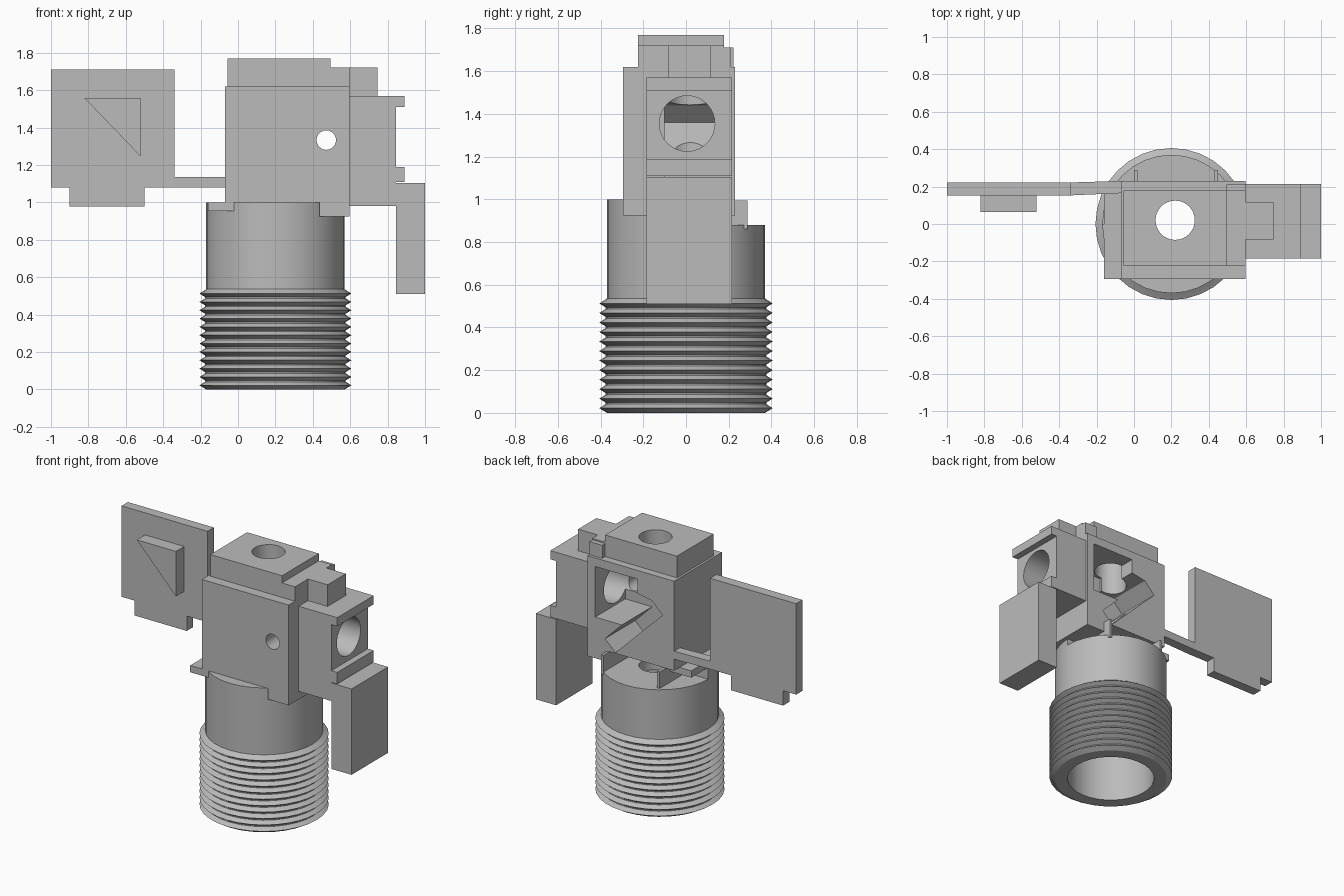
import bpy, bmesh, math
from mathutils import Vector, Matrix

if "Cube" in bpy.data.objects:
    bpy.data.objects.remove(bpy.data.objects["Cube"])

grey = bpy.data.materials.new("mid_grey")
grey.diffuse_color = (0.5, 0.5, 0.5, 1)
grey.use_nodes = True
grey.node_tree.nodes["Principled BSDF"].inputs["Base Color"].default_value = grey.diffuse_color
CX, SEG = 0.2, 32          # axis of the threaded tube


def finish(bm, name):
    bmesh.ops.recalc_face_normals(bm, faces=bm.faces)
    me = bpy.data.meshes.new(name)
    bm.to_mesh(me)
    bm.free()
    ob = bpy.data.objects.new(name, me)
    bpy.context.collection.objects.link(ob)
    me.materials.append(grey)
    return ob


def box(name, x0, x1, y0, y1, z0, z1):
    bm = bmesh.new()
    bmesh.ops.create_cube(bm, size=1)
    for v in bm.verts:
        v.co = Vector((x0 + (v.co.x + .5) * (x1 - x0),
                       y0 + (v.co.y + .5) * (y1 - y0),
                       z0 + (v.co.z + .5) * (z1 - z0)))
    return finish(bm, name)


def prism(name, pts, a, b, axis="y"):
    """Extrude an outline: (x, z) points along y, or (x, y) points along z."""
    bm = bmesh.new()
    place = (lambda p, t: (p[0], t, p[1])) if axis == "y" else (lambda p, t: (p[0], p[1], t))
    lo = [bm.verts.new(place(p, a)) for p in pts]
    hi = [bm.verts.new(place(p, b)) for p in pts]
    bm.faces.new(lo)
    bm.faces.new(hi[::-1])
    for i in range(len(pts)):
        j = (i + 1) % len(pts)
        bm.faces.new((lo[i], lo[j], hi[j], hi[i]))
    return finish(bm, name)


def rod(name, r, start, end, segs=SEG):
    a, b = Vector(start), Vector(end)
    rot = (b - a).to_track_quat('Z', 'Y').to_matrix().to_4x4()
    bm = bmesh.new()
    bmesh.ops.create_cone(bm, cap_ends=True, segments=segs, radius1=r, radius2=r,
                          depth=(b - a).length, matrix=Matrix.Translation((a + b) / 2) @ rot)
    return finish(bm, name)


def lathe(name, prof):
    bm = bmesh.new()
    vs = [bm.verts.new((r, 0, z)) for r, z in prof]
    es = [bm.edges.new((vs[i], vs[i + 1])) for i in range(len(vs) - 1)]
    bmesh.ops.spin(bm, geom=vs + es, cent=(0, 0, 0), axis=(0, 0, 1),
                   angle=2 * math.pi, steps=SEG)
    bmesh.ops.remove_doubles(bm, verts=bm.verts, dist=1e-5)
    bmesh.ops.translate(bm, verts=bm.verts, vec=(CX, 0, 0))
    return finish(bm, name)


def cut(ob, *cutters):
    bpy.context.view_layer.objects.active = ob
    for c in cutters:
        m = ob.modifiers.new("cut", 'BOOLEAN')
        m.operation, m.solver, m.object = 'DIFFERENCE', 'EXACT', c
        bpy.ops.object.modifier_apply(modifier=m.name)


def smooth(ob):
    bpy.ops.object.select_all(action='DESELECT')
    ob.select_set(True)
    bpy.context.view_layer.objects.active = ob
    bpy.ops.object.shade_smooth_by_angle(angle=math.radians(30))


# cutters shared by several parts
top_bore = rod("top_bore_cutter", .105, (.22, .02, .5), (.22, .02, 2))
side_bore = rod("side_bore_cutter", .13, (.2, .005, 1.355), (1.2, .005, 1.355))
screw_hole = rod("screw_hole_cutter", .052, (.472, -.6, 1.333), (.472, .1, 1.333), 24)
pocket = prism("mirror_pocket_cutter",
               [(.535, 1.56), (.21, 1.56), (.21, 1.46), (.1, 1.44), (.02, 1.36),
                (.38, 1.005), (.46, 1.08), (.33, 1.21), (.535, 1.21)], -.1, .4)
cutters = [top_bore, side_bore, screw_hole, pocket]

# threaded tube with a floor on top
prof = [(0, .8), (.285, .8), (.285, 0), (.37, 0)]
pitch = .535 / 12
for i in range(12):
    prof += [(.376, pitch * (i + .08)), (.406, pitch * (i + .5)), (.376, pitch * (i + .92))]
prof += [(.37, .536), (.37, .88), (0, .88)]
tube = lathe("threaded_tube", prof)
cut(tube, top_bore)
smooth(tube)

# raised front half of the tube and two thin ribs behind it
arc = [(CX + .37 * math.cos(t), .37 * math.sin(t))
       for t in [math.pi + math.pi * i / 16 for i in range(17)]]
collar = prism("front_collar", arc, .87, 1.0, "z")
cut(collar, top_bore)
smooth(collar)
for n, x in (("left_rib", 0), ("right_rib", .43)):
    box(n, x, x + .02, -.05, .288, .86, .995)

# main housing with pocket, bores and screw hole
housing = box("housing", -.07, .595, -.295, .23, 1.0, 1.62)
cut(housing, pocket, top_bore, side_bore, screw_hole)
smooth(housing)
box("housing_right_foot", .435, .595, -.295, .23, .925, 1.0)
box("housing_left_flange", -.16, 0, -.295, .17, .953, 1.0)

# top cap
cap = box("top_cap", -.055, .495, -.225, .178, 1.62, 1.77)
cut(cap, top_bore)
smooth(cap)
box("top_cap_step", .495, .595, -.225, .178, 1.62, 1.72)
box("top_cap_back_step", .495, .595, .178, .21, 1.62, 1.71)
box("top_cap_tab", .595, .745, -.083, .117, 1.57, 1.72)

# side arm: outline with two lips, bored through
arm = prism("side_arm", [(.595, 1.11), (.89, 1.11), (.89, 1.19), (.845, 1.19),
                         (.845, 1.51), (.89, 1.51), (.89, 1.57), (.595, 1.57)], -.185, .215)
cut(arm, side_bore)
smooth(arm)
box("side_arm_lower_wall", .595, .845, -.185, -.1, .98, 1.11)
box("hanging_block", .845, 1.0, -.185, .215, .51, 1.105)

# flag plate, its arm and the triangular marker
prism("flag_plate", [(-1, 1.08), (-.9, 1.08), (-.9, .977), (-.5, .977), (-.5, 1.08),
                     (-.34, 1.08), (-.34, 1.71), (-1, 1.71)], .153, .222)
flag_arm = prism("flag_arm", [(-.34, .153), (-.07, .165), (-.07, .23), (-.34, .222)],
                 1.08, 1.135, "z")
prism("flag_triangle", [(-.82, 1.557), (-.52, 1.557), (-.52, 1.245)], .063, .153)

for c in cutters:
    bpy.data.objects.remove(c)
